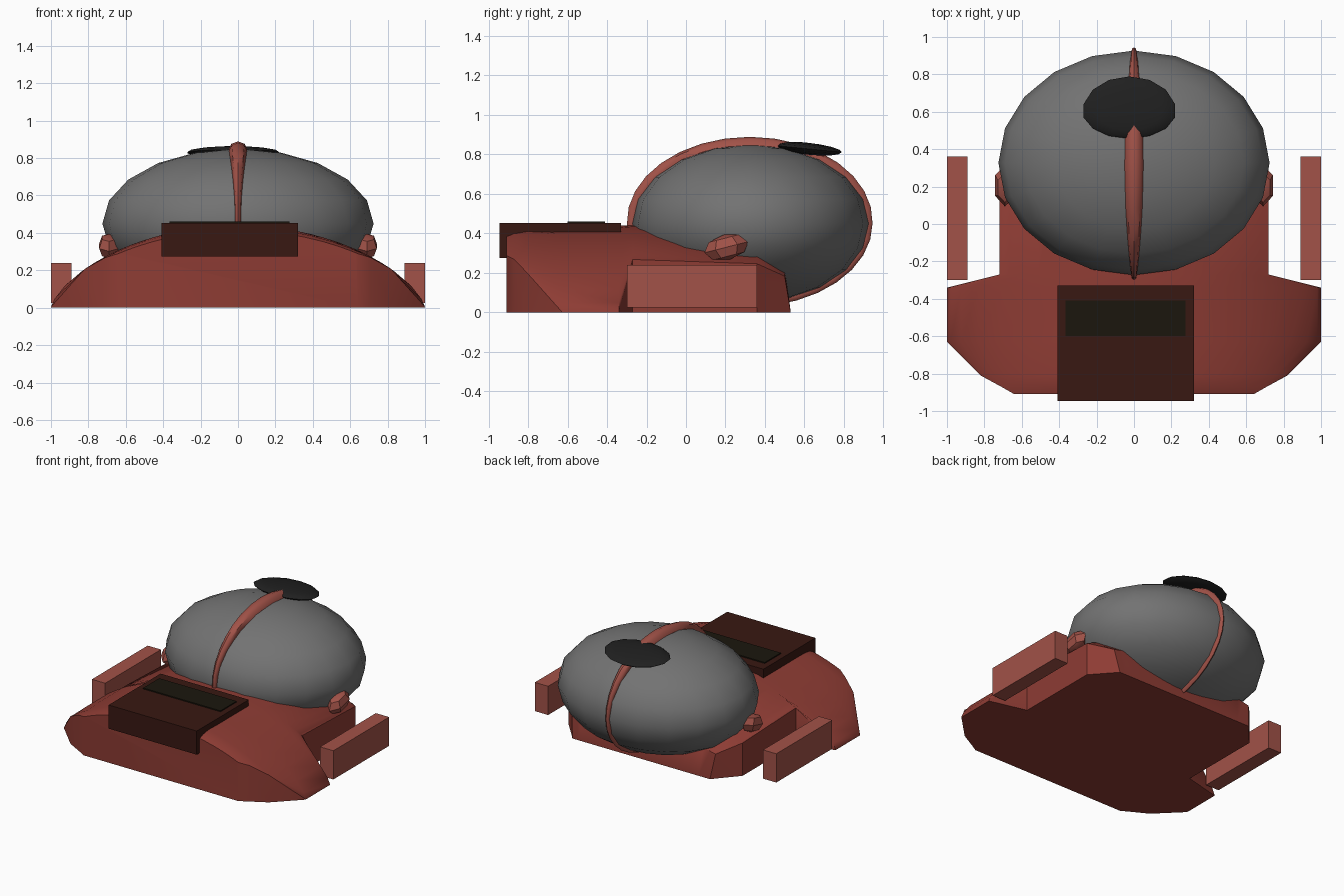
import bpy, bmesh, math
from mathutils import Matrix

if "Cube" in bpy.data.objects:
    bpy.data.objects.remove(bpy.data.objects["Cube"])


def material(name, rgb):
    m = bpy.data.materials.new(name)
    m.diffuse_color = (*rgb, 1)
    m.use_nodes = True
    m.node_tree.nodes["Principled BSDF"].inputs["Base Color"].default_value = m.diffuse_color
    return m


RED = material("red", (0.27, 0.045, 0.034))
LIGHT_RED = material("light_red", (0.36, 0.085, 0.065))
BROWN = material("dark_brown", (0.04, 0.009, 0.006))
OLIVE = material("dark_olive", (0.011, 0.008, 0.004))
BLACK = material("black", (0.014, 0.014, 0.014))
GREY = material("grey", (0.17, 0.17, 0.17))


def finish(name, bm, mat, angle=None):
    bmesh.ops.recalc_face_normals(bm, faces=bm.faces)
    me = bpy.data.meshes.new(name)
    bm.to_mesh(me)
    bm.free()
    me.materials.append(mat)
    ob = bpy.data.objects.new(name, me)
    bpy.context.collection.objects.link(ob)
    if angle:
        bpy.ops.object.select_all(action='DESELECT')
        ob.select_set(True)
        bpy.context.view_layer.objects.active = ob
        bpy.ops.object.shade_smooth_by_angle(angle=math.radians(angle))
    return ob


def box(name, lo, hi, mat):
    bm = bmesh.new()
    bmesh.ops.create_cube(bm, size=1)
    for v in bm.verts:
        v.co = [a + (b - a) * (c + 0.5) for a, b, c in zip(lo, hi, v.co)]
    return finish(name, bm, mat)


def ellipsoid(name, centre, radii, segs, rings, mat, angle, tilt=0, front=1):
    bm = bmesh.new()
    bmesh.ops.create_uvsphere(bm, u_segments=segs, v_segments=rings, radius=1)
    for v in bm.verts:
        if v.co.y < 0:
            v.co.y *= front
        v.co = [a * b for a, b in zip(v.co, radii)]
    bm.transform(Matrix.Translation(centre) @ Matrix.Rotation(tilt, 4, 'X'))
    return finish(name, bm, mat, angle)


def loft(bm, rows, closed_path):
    loops = [[bm.verts.new(p) for p in row] for row in rows]
    n, k = len(loops), len(loops[0])
    for i in range(n if closed_path else n - 1):
        a, b = loops[i], loops[(i + 1) % n]
        for j in range(k):
            bm.faces.new((a[j], a[(j + 1) % k], b[(j + 1) % k], b[j]))
    if not closed_path:
        bm.faces.new(loops[0])
        bm.faces.new(loops[-1])


# Domed body: cross-sections along y as (y, half width, height factor)
STATIONS = [(-0.91, 0.64, 0.94), (-0.87, 0.71, 0.98), (-0.81, 0.82, 1), (-0.63, 1, 1),
            (-0.34, 1, 1), (-0.27, 0.72, 1), (0.36, 0.72, 0.92), (0.5, 0.595, 0.56),
            (0.53, 0.57, 0)]
rows = []
for y, w, k in STATIONS:
    row = [(-w, y, 0)]
    for i in range(17):
        x = -w * math.cos(math.pi * i / 16)
        z = 0.44 * max(0, 1 - x * x) ** 0.68 * k
        row.append((x, y, max(z, 0.004)))
    rows.append(row + [(w, y, 0)])
bm = bmesh.new()
loft(bm, rows, False)
finish("body", bm, RED, 40)

# Large squashed ball
ellipsoid("ball", (0, 0.327, 0.45), (0.725, 0.6, 0.4), 20, 10, GREY, 40)

# Tapered strip running round the ball, widest on top
rows = []
for i in range(32):
    t = 2 * math.pi * i / 32
    up = max(0, math.sin(t))
    wide, thick = 0.015 + 0.035 * up ** 2, 0.026 + 0.017 * up
    row = []
    for j in range(8):
        a = 2 * math.pi * j / 8
        r = thick * math.cos(a)
        row.append((wide * math.sin(a), 0.323 + (0.596 + r) * math.cos(t),
                    0.45 + (0.396 + r) * math.sin(t)))
    rows.append(row)
bm = bmesh.new()
loft(bm, rows, True)
finish("centre_strip", bm, LIGHT_RED, 45)

# Black cap on top of the ball
ellipsoid("top_cap", (-0.025, 0.6, 0.83), (0.25, 0.19, 0.031), 14, 8, BLACK, 30,
          tilt=-0.1, front=0.76)

# Side knobs and side rails
for side, s in (("left", -1), ("right", 1)):
    ellipsoid(side + "_knob", (s * 0.69, 0.205, 0.33), (0.06, 0.115, 0.065), 6, 4,
              LIGHT_RED, 30, tilt=0.25)
    xs = sorted((s * 0.89, s * 1.0))
    box(side + "_rail", (xs[0], -0.3, 0.025), (xs[1], 0.36, 0.24), LIGHT_RED)

# Front box with a dark panel on top
box("front_box", (-0.41, -0.945, 0.275), (0.32, -0.33, 0.452), BROWN)
box("top_panel", (-0.365, -0.6, 0.44), (0.275, -0.41, 0.46), OLIVE)
